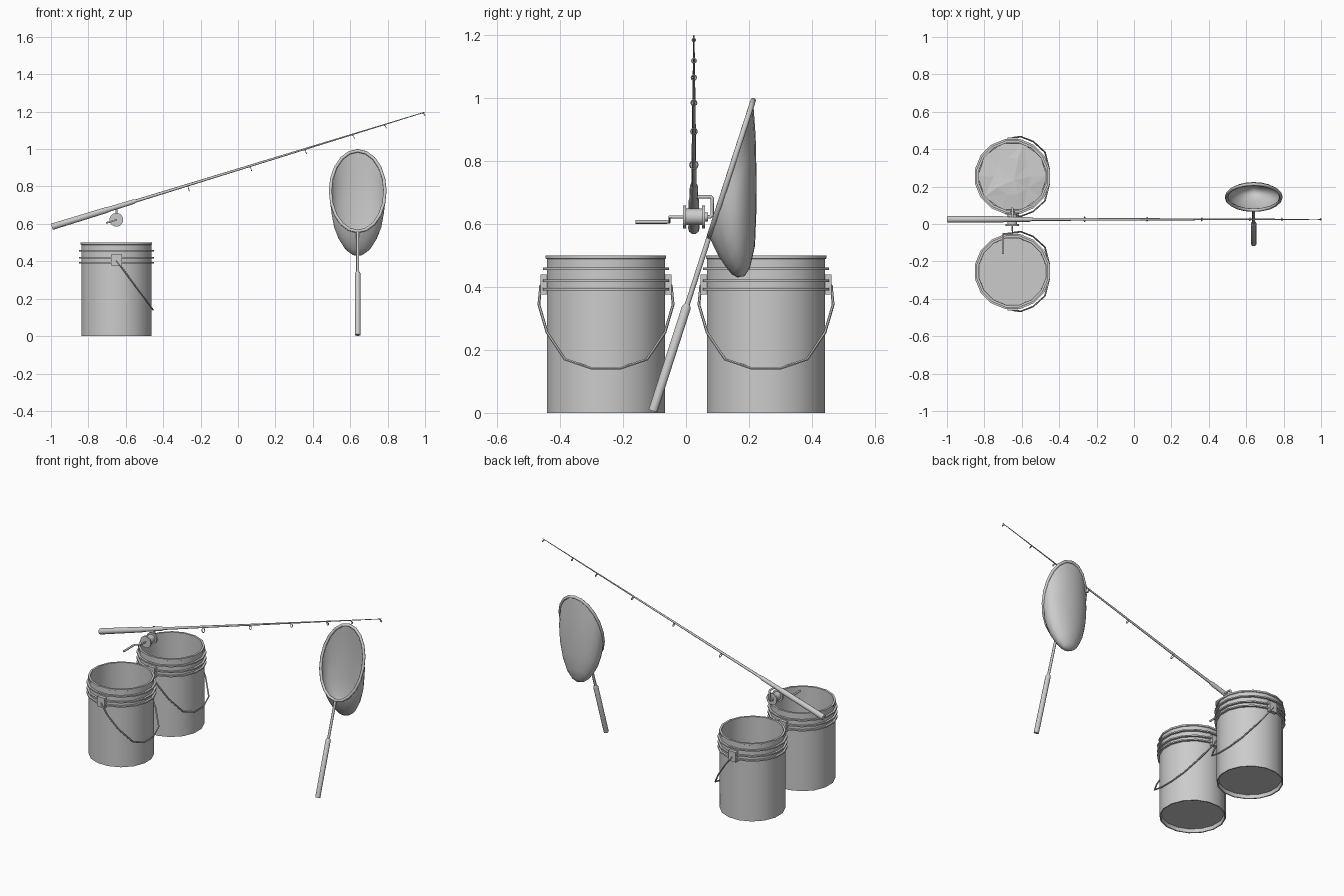
import bpy, bmesh, math, random
from mathutils import Vector

if "Cube" in bpy.data.objects:
    bpy.data.objects.remove(bpy.data.objects["Cube"])

random.seed(4)
grey = bpy.data.materials.new("plain_grey")
grey.diffuse_color = (0.6, 0.6, 0.6, 1)
grey.use_nodes = True
grey.node_tree.nodes["Principled BSDF"].inputs["Base Color"].default_value = grey.diffuse_color


def finish(ob, angle=50):
    ob.data.materials.clear()
    ob.data.materials.append(grey)
    bpy.ops.object.select_all(action='DESELECT')
    ob.select_set(True)
    bpy.context.view_layer.objects.active = ob
    bpy.ops.object.shade_smooth_by_angle(angle=math.radians(angle))
    return ob


def from_bmesh(name, bm, angle=50, outward=True):
    bmesh.ops.remove_doubles(bm, verts=bm.verts, dist=1e-5)
    if outward:
        bmesh.ops.recalc_face_normals(bm, faces=bm.faces)
    me = bpy.data.meshes.new(name)
    bm.to_mesh(me)
    bm.free()
    ob = bpy.data.objects.new(name, me)
    bpy.context.collection.objects.link(ob)
    return finish(ob, angle)


def loft(bm, rings):
    """Bridge closed rings of points."""
    vs = [[bm.verts.new(p) for p in r] for r in rings]
    n = len(vs[0])
    for a, b in zip(vs, vs[1:]):
        for i in range(n):
            j = (i + 1) % n
            bm.faces.new((a[i], a[j], b[j], b[i]))
    return vs


def lathe(name, profile, centre, axis='Z', sides=16):
    """Spin (radius, height) points about an axis; closes both ends."""
    rings = []
    for r, h in profile:
        ring = []
        for i in range(sides):
            t = math.tau * (i + .5) / sides
            a, b = r * math.cos(t), r * math.sin(t)
            ring.append(Vector(centre) + Vector((a, b, h) if axis == 'Z' else (a, h, b)))
        rings.append(ring)
    bm = bmesh.new()
    vs = loft(bm, rings)
    bm.faces.new(vs[0])
    bm.faces.new(vs[-1])
    return from_bmesh(name, bm)


def tube(name, pts, r, radii=None, closed=False, res=2):
    """Round bar along a path."""
    cu = bpy.data.curves.new(name, 'CURVE')
    cu.dimensions = '3D'
    cu.bevel_depth = r
    cu.bevel_resolution = res
    cu.use_fill_caps = True
    sp = cu.splines.new('POLY')
    sp.points.add(len(pts) - 1)
    sp.use_cyclic_u = closed
    for i, p in enumerate(pts):
        sp.points[i].co = (*p, 1)
        sp.points[i].radius = radii[i] / r if radii else 1
    ob = bpy.data.objects.new(name, cu)
    bpy.context.collection.objects.link(ob)
    bpy.ops.object.select_all(action='DESELECT')
    ob.select_set(True)
    bpy.context.view_layer.objects.active = ob
    bpy.ops.object.convert(target='MESH')
    return finish(bpy.context.view_layer.objects.active)


def box(name, centre, size):
    bm = bmesh.new()
    bmesh.ops.create_cube(bm, size=1)
    for v in bm.verts:
        v.co = Vector(centre) + Vector([a * b for a, b in zip(v.co, size)])
    return from_bmesh(name, bm)


# --- Two buckets with ribs, lugs and hanging bails
BX, BY, R = -0.65, 0.254, 0.191
profile = [(.18, .022), (.184, 0), (R, 0)]
for z in (.393, .42, .457):
    profile += [(R, z - .004), (.204, z - .004), (.204, z + .004), (R, z + .004)]
profile += [(R, .488), (.195, .49), (.195, .50), (.182, .50), (.18, .04)]

for tag, y in (("front", -BY), ("back", BY)):
    lathe(tag + "_bucket", profile, (BX, y, 0))
    half = [(.207, .405), (.213, .344), (.187, .255), (.13, .17), (.045, .141)]
    path = [(-o, z) for o, z in half] + [(o, z) for o, z in reversed(half)]
    tube(tag + "_bail", [(BX + (.405 - z) * .74, y + o, z) for o, z in path], .0045, res=1)
    for s in (-1, 1):
        box(tag + "_bail_lug", (BX, y + s * .197, .408), (.053, .022, .064))

# --- Uneven bait surface in the back bucket
bm = bmesh.new()
mid = bm.verts.new((BX + .01, BY - .02, .335))
rings = loft(bm, [[(BX + r * math.cos(math.tau * i / 10), BY + r * math.sin(math.tau * i / 10),
                    z + random.uniform(-.012, .012)) for i in range(10)]
                  for r, z in ((.1, .33), (.185, .322))])
for i in range(10):
    bm.faces.new((mid, rings[0][i], rings[0][(i + 1) % 10]))
bmesh.ops.triangulate(bm, faces=bm.faces)
from_bmesh("bait_surface", bm, 1)

# --- Fishing rod
RY = .025


def on_rod(x, drop=0):
    return (x, RY, .583 + (x + 1) * .3075 - drop)


tube("rod_grip", [on_rod(x) for x in (-.995, -.70, -.69, -.56, -.545)], .018,
     radii=[.018, .0165, .014, .013, .009], res=3)
tube("rod_blank", [on_rod(x) for x in (-.56, .2, .999)], .008, radii=[.0085, .0055, .002])

# line guides, getting smaller to the tip
for x, r in ((-.272, .013), (.062, .010), (.355, .009), (.612, .008), (.783, .007), (.99, .005)):
    centre = Vector(on_rod(x + .008, r + .009))
    tube("line_guide", [centre + Vector((-.3 * r * math.sin(t), r * math.cos(t), r * math.sin(t)))
                        for t in [math.tau * i / 10 for i in range(10)]],
         .0022, closed=True, res=1)
    tube("guide_foot", [on_rod(x - .006), on_rod(x + .006, .01)], .0025, res=1)

# --- Reel: spool, bracket and crank
RX, RZ = -.65, .622
spool = [(.037, -.035), (.037, -.025), (.026, -.025), (.026, .025), (.037, .025), (.037, .035)]
lathe("reel_spool", spool, (RX, RY, RZ), 'Y', 14)
tube("reel_bracket", [(RX, RY, .686), (RX, .078, .686), (RX, .083, .68), (RX, .083, .628),
                      (RX, .076, RZ), (RX, .05, RZ)], .006)
lathe("reel_hub", [(.014, .03), (.014, .045)], (RX, RY, RZ), 'Y', 10)
tube("reel_crank", [(RX, 0, RZ), (RX, -.052, RZ), (RX - .05, -.052, .606), (RX - .05, -.07, .606)],
     .0045)
tube("crank_knob", [(RX - .05, -.06, .606), (RX - .05, -.16, .606)], .006)

# --- Landing net: handle, hoop and bag
NX = .64


def on_handle(z):
    return (NX, -.107 + z * .323, z)


tube("net_grip", [on_handle(z) for z in (.006, .335, .345)], .015, radii=[.015, .015, .009], res=3)
tube("net_shaft", [on_handle(z) for z in (.33, .565)], .008)


def oval(top, bottom, w, n=20):
    """Tilted oval from its top and bottom (y, z) points and half width."""
    c, u = [(a + b) / 2 for a, b in zip(top, bottom)], [(a - b) / 2 for a, b in zip(top, bottom)]
    return [(NX + w * math.sin(t), c[0] + u[0] * math.cos(t), c[1] + u[1] * math.cos(t))
            for t in [math.tau * i / n for i in range(n)]]


hoop = ((.213, .991), (.074, .56), .146)
tube("net_hoop", oval(*hoop), .009, closed=True)
sections = [hoop, ((.221, .88), (.087, .53), .146), ((.224, .75), (.105, .495), .133),
            ((.223, .63), (.125, .465), .108), ((.219, .53), (.145, .44), .074),
            ((.203, .46), (.163, .43), .036)]
bm = bmesh.new()
last = loft(bm, [oval(*s) for s in sections])[-1]
tip = bm.verts.new((NX, .186, .434))
for i in range(len(last)):
    bm.faces.new((last[i], last[(i + 1) % len(last)], tip))
from_bmesh("net_bag", bm, 60)
